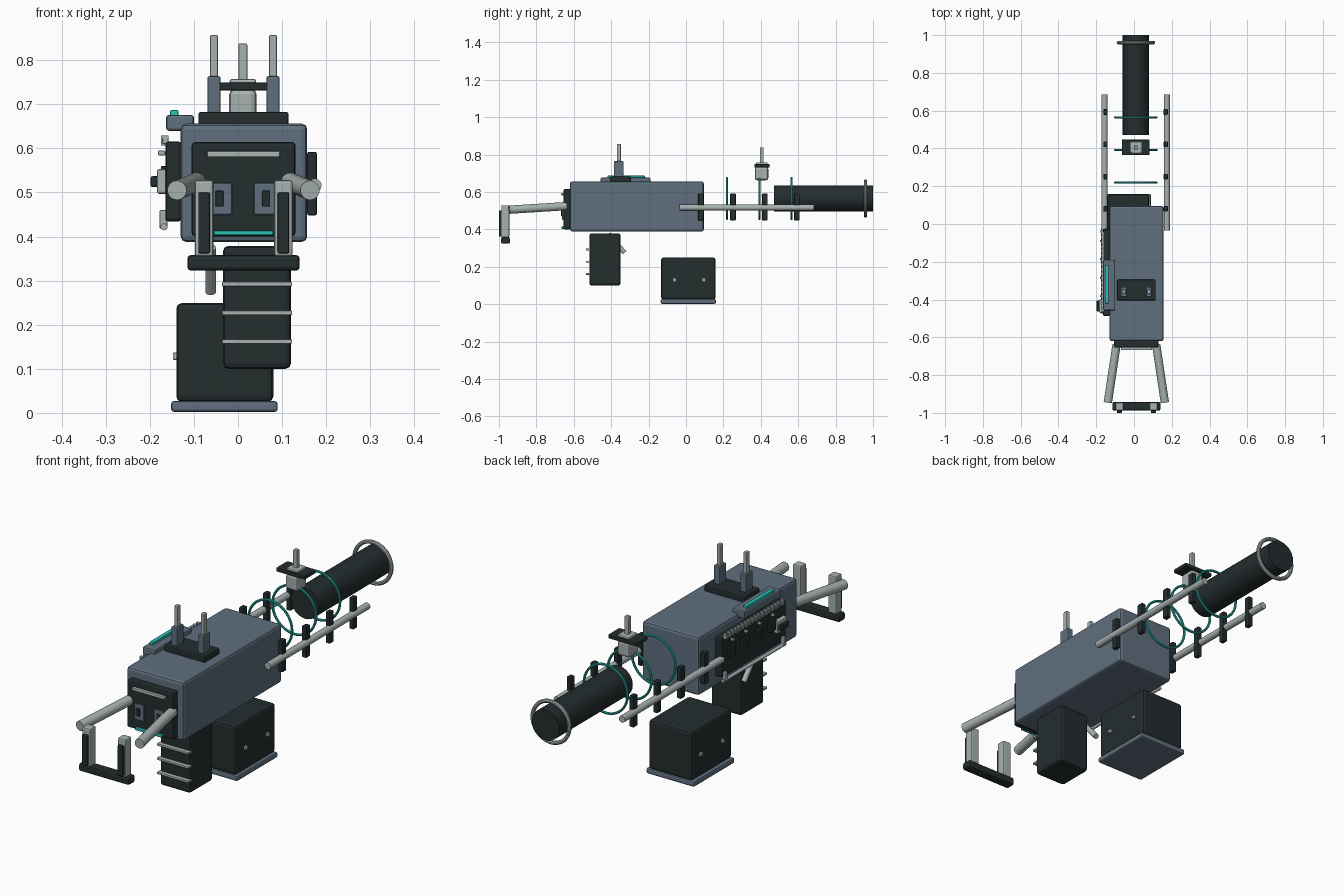
import bpy, math
from mathutils import Vector

cube = bpy.data.objects.get("Cube")
if cube:
    bpy.data.objects.remove(cube, do_unlink=True)


def make_material(name, rgb, rough=0.6):
    m = bpy.data.materials.new(name)
    m.use_nodes = True
    m.diffuse_color = (*rgb, 1)
    bsdf = m.node_tree.nodes["Principled BSDF"]
    bsdf.inputs["Base Color"].default_value = (*rgb, 1)
    bsdf.inputs["Roughness"].default_value = rough
    return m


SLATE = make_material("slate blue", (0.115, 0.162, 0.212))
DARK = make_material("dark charcoal", (0.017, 0.026, 0.027))
SILVER = make_material("pale silver", (0.39, 0.45, 0.44))
TEAL = make_material("bright teal", (0.02, 0.55, 0.47))


def finish(name, mat, smooth=True):
    ob = bpy.context.object
    ob.name = name
    ob.data.materials.clear()
    ob.data.materials.append(mat)
    if smooth:
        bpy.ops.object.shade_smooth_by_angle(angle=math.radians(35))
    return ob


def box(name, mat, x, y, z, bevel=0.004):
    """Bevelled box from its x, y and z ranges."""
    spans = (x, y, z)
    bpy.ops.mesh.primitive_cube_add(size=1, location=[(a + b) / 2 for a, b in spans])
    ob = bpy.context.object
    ob.scale = [b - a for a, b in spans]
    bpy.ops.object.transform_apply(location=False, rotation=False, scale=True)
    if bevel:
        mod = ob.modifiers.new("bevel", "BEVEL")
        mod.width = bevel
        mod.segments = 2
    return finish(name, mat, False)


def rod(name, mat, start, end, radius, sides=20):
    """Cylinder between two points."""
    a, b = Vector(start), Vector(end)
    bpy.ops.mesh.primitive_cylinder_add(vertices=sides, radius=radius,
                                        depth=(b - a).length, location=(a + b) / 2)
    ob = bpy.context.object
    ob.rotation_euler = (b - a).to_track_quat("Z", "Y").to_euler()
    return finish(name, mat)


def ring(name, mat, y, major, minor):
    bpy.ops.mesh.primitive_torus_add(major_segments=40, minor_segments=10,
                                     major_radius=major, minor_radius=minor,
                                     location=(0.01, y, 0.565),
                                     rotation=(math.pi / 2, 0, 0))
    return finish(name, mat)


SIDES = ((-1, "right"), (1, "left"))

# Main housing
box("main_housing", SLATE, (-0.13, 0.157), (-0.62, 0.095), (0.388, 0.656), 0.012)

# Front control panel
box("front_panel", DARK, (-0.105, 0.13), (-0.655, -0.615), (0.4, 0.615), 0.008)
box("front_panel_bar", SILVER, (-0.07, 0.095), (-0.667, -0.65), (0.58, 0.594), 0.003)
box("front_light_strip", TEAL, (-0.055, 0.08), (-0.667, -0.65), (0.403, 0.414), 0.003)
for s, side in SIDES:
    cx = 0.011 + s * 0.049
    box(f"{side}_panel_square", SLATE, (cx - 0.024, cx + 0.024), (-0.662, -0.65), (0.449, 0.522))
    kx = 0.011 + s * 0.053
    box(f"{side}_panel_key", DARK, (kx - 0.009, kx + 0.009), (-0.667, -0.66), (0.468, 0.504), 0.002)

# Front handle
box("handle_crossbar", DARK, (-0.115, 0.14), (-0.988, -0.942), (0.323, 0.358), 0.008)
for s, side in SIDES:
    rod(f"{side}_handle_arm", SILVER, (0.0125 + s * 0.105, -0.64, 0.524),
        (0.0125 + s * 0.151, -0.945, 0.505), 0.022)
    cx = 0.013 + s * 0.09
    box(f"{side}_handle_post", SILVER, (cx - 0.021, cx + 0.021), (-0.987, -0.945), (0.355, 0.528), 0.006)
    box(f"{side}_handle_grip", DARK, (cx - 0.013, cx + 0.013), (-1.0, -0.98), (0.362, 0.5), 0.003)

# Top mount with two aerials
box("top_mount", DARK, (-0.09, 0.115), (-0.405, -0.295), (0.652, 0.683), 0.006)
for s, side in SIDES:
    cx = 0.0125 + s * 0.067
    box(f"{side}_aerial_base", SLATE, (cx - 0.015, cx + 0.015), (-0.385, -0.333), (0.68, 0.764))
    box(f"{side}_aerial", SILVER, (cx - 0.009, cx + 0.009), (-0.37, -0.348), (0.76, 0.857), 0.003)

# Top side box with light strip
box("light_box", SLATE, (-0.163, -0.1), (-0.457, -0.19), (0.64, 0.676), 0.006)
box("light_box_strip", TEAL, (-0.154, -0.135), (-0.42, -0.22), (0.67, 0.687), 0.003)

# Side control panel
box("side_panel", DARK, (-0.165, -0.128), (-0.487, -0.025), (0.434, 0.616), 0.008)
box("side_rack", SILVER, (-0.171, -0.158), (-0.465, -0.04), (0.61, 0.624), 0.002)
for i in range(18):
    y = -0.455 + i * 0.024
    box(f"rack_tooth_{i + 1}", SILVER, (-0.175, -0.158), (y - 0.006, y + 0.006), (0.607, 0.629), 0)
for i in range(4):
    y = -0.09 - i * 0.097
    box(f"side_key_{i + 1}", DARK, (-0.175, -0.16), (y - 0.024, y + 0.024), (0.515, 0.56), 0.003)
    box(f"side_key_mark_{i + 1}", SILVER, (-0.181, -0.165), (y - 0.006, y + 0.006), (0.584, 0.595), 0.002)
box("side_switch", SILVER, (-0.184, -0.157), (-0.47, -0.4), (0.497, 0.553), 0.005)
box("side_switch_knob", DARK, (-0.198, -0.18), (-0.463, -0.405), (0.512, 0.537))
rod("side_rail", SILVER, (-0.168, -0.475, 0.422), (-0.168, -0.025, 0.422), 0.008, 12)
for i, y in enumerate((-0.46, -0.04)):
    box(f"side_rail_foot_{i + 1}", SILVER, (-0.178, -0.16), (y - 0.008, y + 0.008), (0.418, 0.46), 0.003)

# Long rails and their brackets
for s, side in SIDES:
    cx = 0.009 + s * 0.165
    rod(f"{side}_rail", SILVER, (cx, -0.035, 0.516), (cx, 0.685, 0.516), 0.0155)
    cx = 0.009 + s * 0.159
    for i in range(4):
        y = 0.08 + i * 0.171
        box(f"{side}_rail_bracket_{i + 1}", DARK, (cx - 0.011, cx + 0.011),
            (y - 0.015, y + 0.015), (0.448, 0.592))

# Rear barrel and rings
rod("rear_barrel", DARK, (0.01, 0.47, 0.565), (0.01, 1.0, 0.565), 0.07, 24)
ring("barrel_end_ring", SILVER, 0.96, 0.093, 0.009)
for i in range(3):
    ring(f"coil_ring_{i + 1}", TEAL, 0.219 + i * 0.173, 0.11, 0.0055)

# Floating sensor above the coil rings
box("sensor_body", SILVER, (-0.02, 0.042), (0.368, 0.44), (0.662, 0.735), 0.012)
box("sensor_plate", DARK, (-0.064, 0.082), (0.365, 0.447), (0.731, 0.749))
box("sensor_cap", SILVER, (-0.019, 0.041), (0.375, 0.437), (0.742, 0.758), 0.006)
box("sensor_aerial", SILVER, (0.001, 0.021), (0.395, 0.415), (0.75, 0.838), 0.003)

# Front magazine with ribs, and trigger
box("magazine", DARK, (-0.034, 0.12), (-0.517, -0.35), (0.1, 0.379), 0.012)
for i in range(3):
    z = 0.162 + i * 0.065
    box(f"magazine_rib_{i + 1}", SILVER, (-0.036, 0.123), (-0.535, -0.51), (z - 0.005, z + 0.005), 0.002)
rod("trigger", SILVER, (-0.062, -0.415, 0.375), (-0.062, -0.328, 0.275), 0.012, 16)

# Lower power box with base and side pins
box("power_box", DARK, (-0.14, 0.08), (-0.133, 0.158), (0.025, 0.249), 0.012)
box("power_box_base", SLATE, (-0.152, 0.09), (-0.135, 0.16), (0.002, 0.027), 0.007)
for i, y in enumerate((-0.062, 0.097)):
    for s, side in SIDES:
        x = -0.03 + s * 0.11
        box(f"{side}_power_pin_{i + 1}", SILVER, (x - 0.008, x + 0.008),
            (y - 0.009, y + 0.009), (0.12, 0.137), 0.003)
